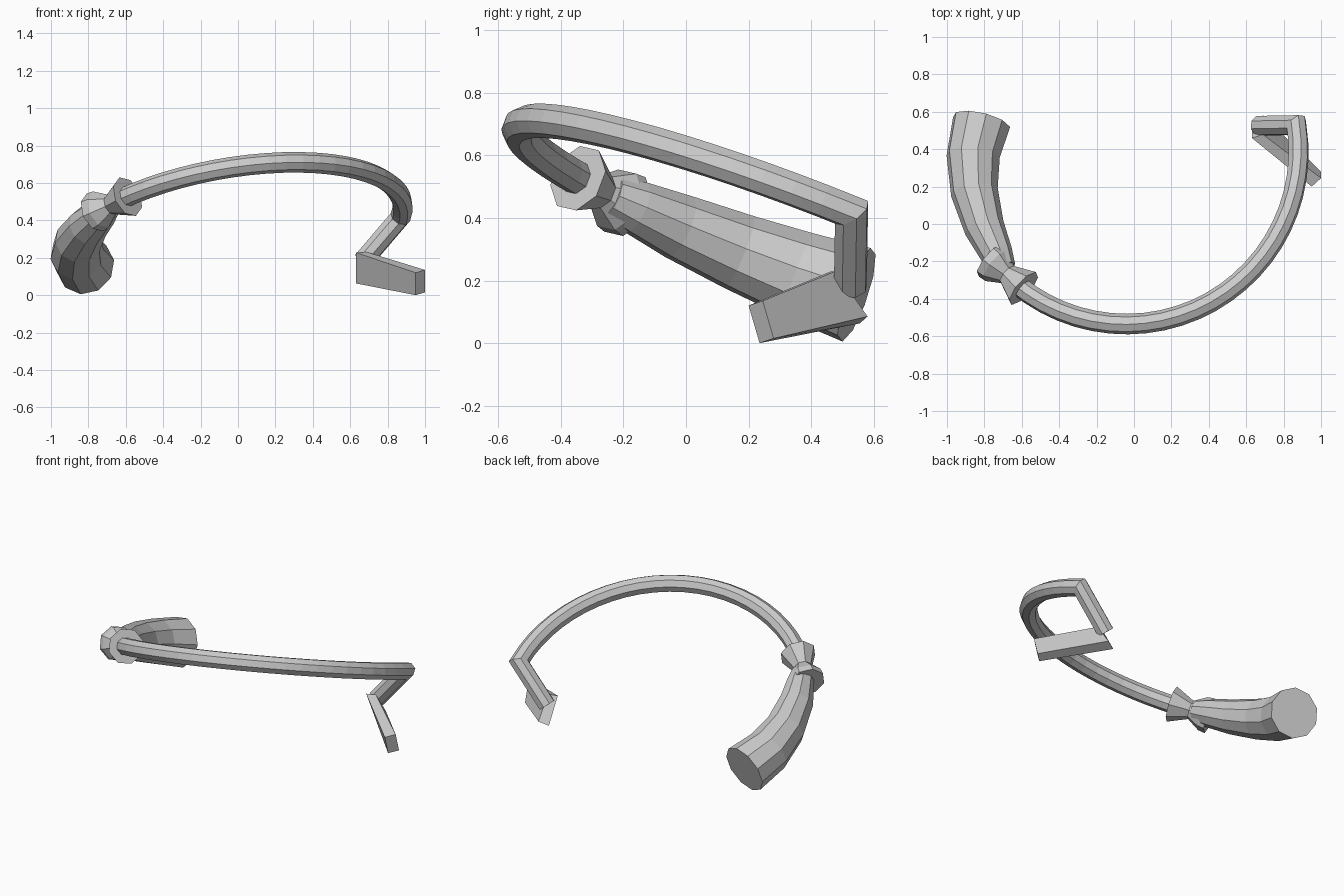
import bpy, bmesh, math
from mathutils import Vector

if "Cube" in bpy.data.objects:
    bpy.data.objects.remove(bpy.data.objects["Cube"])


def on_plane(x, y):
    # the handle, collar and rod all lie in one tilted plane
    return Vector((x, y, 0.486 + 0.153 * x - 0.38 * y))


NORMAL = Vector((-0.153, 0.38, 1)).normalized()


def make_object(name, bm):
    bmesh.ops.recalc_face_normals(bm, faces=bm.faces)
    mesh = bpy.data.meshes.new(name)
    bm.to_mesh(mesh)
    bm.free()
    obj = bpy.data.objects.new(name, mesh)
    bpy.context.collection.objects.link(obj)
    return obj


def sweep(name, path, radii, sides):
    """Capped polygonal tube along a path, mitred at every bend."""
    bm = bmesh.new()
    dirs = [(b - a).normalized() for a, b in zip(path, path[1:])]
    u = (NORMAL - dirs[0] * NORMAL.dot(dirs[0])).normalized()
    v = dirs[0].cross(u)
    angles = [2 * math.pi * (i + 0.5) / sides for i in range(sides)]
    offsets = [u * math.cos(a) + v * math.sin(a) for a in angles]
    rings = []
    for i, (p, r) in enumerate(zip(path, radii)):
        d0 = dirs[max(i - 1, 0)]
        d1 = dirs[min(i, len(dirs) - 1)]
        m = d0 + d1
        mitred = [o - d0 * (o.dot(m) / d0.dot(m)) for o in offsets]
        rings.append([bm.verts.new(p + o * r) for o in mitred])
        offsets = [o - d1 * o.dot(d1) for o in mitred]
    for a, b in zip(rings, rings[1:]):
        for j in range(sides):
            k = (j + 1) % sides
            bm.faces.new((a[j], a[k], b[k], b[j]))
    bm.faces.new(rings[0])
    bm.faces.new(rings[-1])
    return make_object(name, bm)


# Curved handle, thickening toward its butt end
handle = [(-0.70, -0.24, 0.07), (-0.735, -0.16, 0.088), (-0.80, -0.02, 0.108),
          (-0.853, 0.17, 0.126), (-0.86, 0.36, 0.143), (-0.815, 0.545, 0.158)]
sweep("handle", [on_plane(x, y) for x, y, r in handle],
      [r for x, y, r in handle], 10)

# Hourglass collar between handle and rod
start, end = on_plane(-0.765, -0.195), on_plane(-0.59, -0.345)
collar = [(0.0, 0.11), (0.18, 0.105), (0.5, 0.058), (1.0, 0.112)]
sweep("collar", [start.lerp(end, t) for t, r in collar],
      [r for t, r in collar], 8)

# Long arched rod with a sharply bent end
path = []
STEPS = 24
for i in range(STEPS + 1):
    a = math.radians(-130 + 139 * i / STEPS)
    path.append(on_plane(-0.04 + 0.92 * math.cos(a), 0.385 + 0.92 * math.sin(a)))
path.append(Vector((0.665, 0.525, 0.18)))
sweep("rod", path, [0.055] * len(path), 8)

# Tapered blade block at the end of the rod
bm = bmesh.new()
outer = [(0.95, 0.20, 0.12), (1.0, 0.245, 0.135), (1.0, 0.28, 0.015), (0.95, 0.235, 0.0)]
inner = [(0.63, 0.46, 0.228), (0.69, 0.478, 0.23), (0.69, 0.58, 0.085), (0.63, 0.555, 0.063)]
a = [bm.verts.new(p) for p in outer]
b = [bm.verts.new(p) for p in inner]
for j in range(4):
    k = (j + 1) % 4
    bm.faces.new((a[j], a[k], b[k], b[j]))
bm.faces.new(a)
bm.faces.new(b)
make_object("blade", bm)
